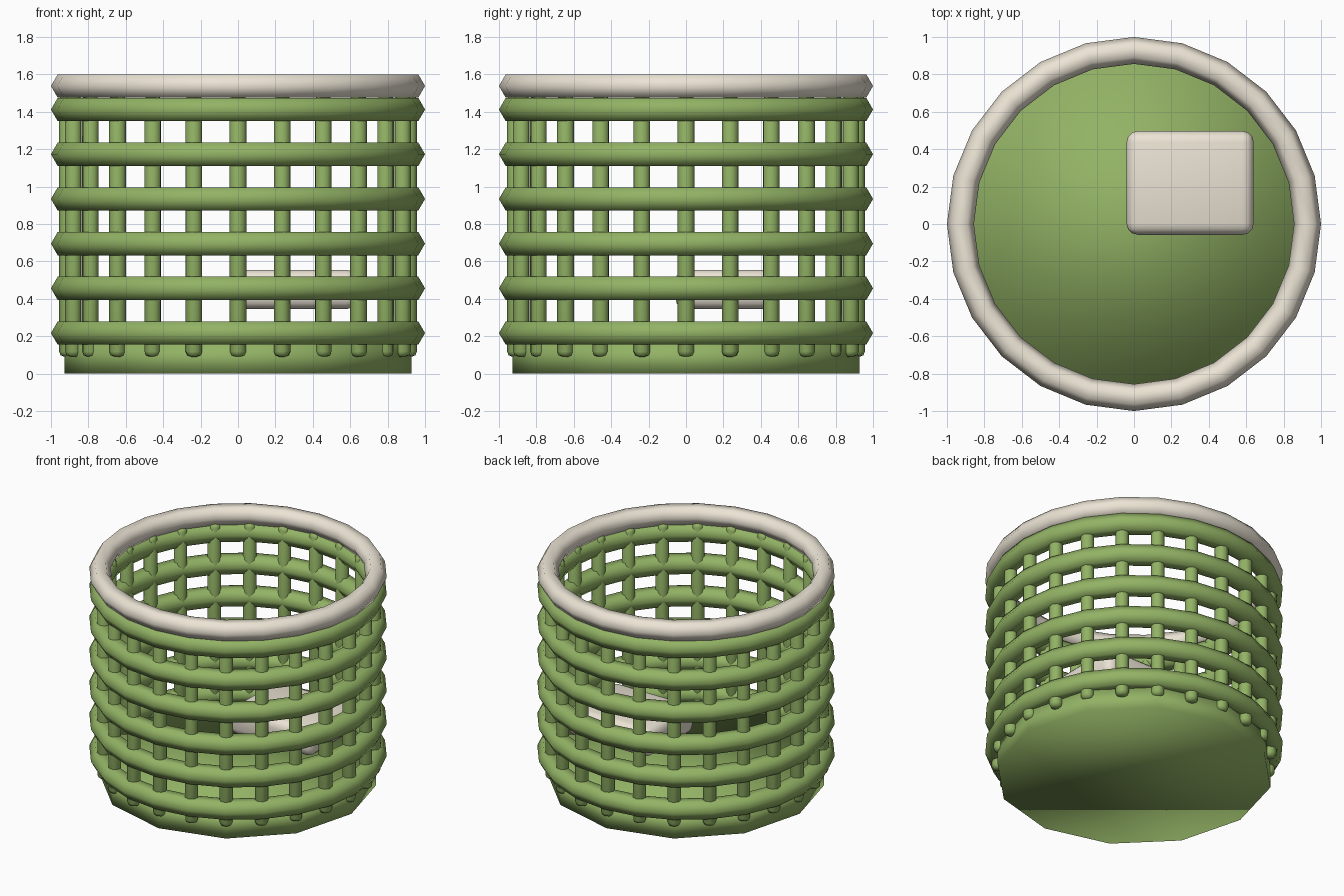
import bpy, math

if "Cube" in bpy.data.objects:
    bpy.data.objects.remove(bpy.data.objects["Cube"])


def material(name, rgb):
    m = bpy.data.materials.new(name)
    m.diffuse_color = (*rgb, 1)
    m.use_nodes = True
    m.node_tree.nodes["Principled BSDF"].inputs["Base Color"].default_value = m.diffuse_color
    return m


GREEN = material("green", (0.29, 0.45, 0.13))
CREAM = material("cream", (0.83, 0.77, 0.66))


def finish(name, mat, angle=None):
    ob = bpy.context.object
    ob.name = name
    ob.data.materials.append(mat)
    if angle is None:
        bpy.ops.object.shade_smooth()
    else:
        bpy.ops.object.shade_smooth_by_angle(angle=math.radians(angle))
    return ob


def bevel(ob, width, segments):
    b = ob.modifiers.new("bevel", 'BEVEL')
    b.width, b.segments = width, segments
    b.limit_method, b.angle_limit = 'ANGLE', math.radians(60)


def ring(name, z, mat):
    bpy.ops.mesh.primitive_torus_add(major_segments=24, minor_segments=6,
                                     major_radius=0.928, minor_radius=0.072,
                                     location=(0, 0, z))
    return finish(name, mat)


# Solid twelve-sided base
bpy.ops.mesh.primitive_cylinder_add(vertices=12, radius=0.928, depth=0.16,
                                    location=(0, 0, 0.08))
finish("base", GREEN)

# Woven horizontal bands and the top rim
for i in range(6):
    ring(f"band_{i + 1}", 0.217 + 0.239 * i, GREEN)
ring("rim", 1.538, CREAM)

# Upright stakes with rounded ends
Z0, Z1 = 0.09, 1.49
for i in range(24):
    a = math.tau * i / 24
    bpy.ops.mesh.primitive_cylinder_add(
        vertices=8, radius=0.046, depth=Z1 - Z0, rotation=(0, 0, a),
        location=(0.911 * math.cos(a), 0.911 * math.sin(a), (Z0 + Z1) / 2))
    bevel(finish(f"stake_{i + 1}", GREEN), 0.028, 2)

# Folded cloth block inside the basket
bpy.ops.mesh.primitive_cube_add(size=1, location=(0.30, 0.22, 0.45))
bpy.context.object.scale = (0.68, 0.555, 0.21)
bpy.ops.object.transform_apply(location=False, rotation=False, scale=True)
bevel(finish("folded_cloth", CREAM), 0.06, 3)
